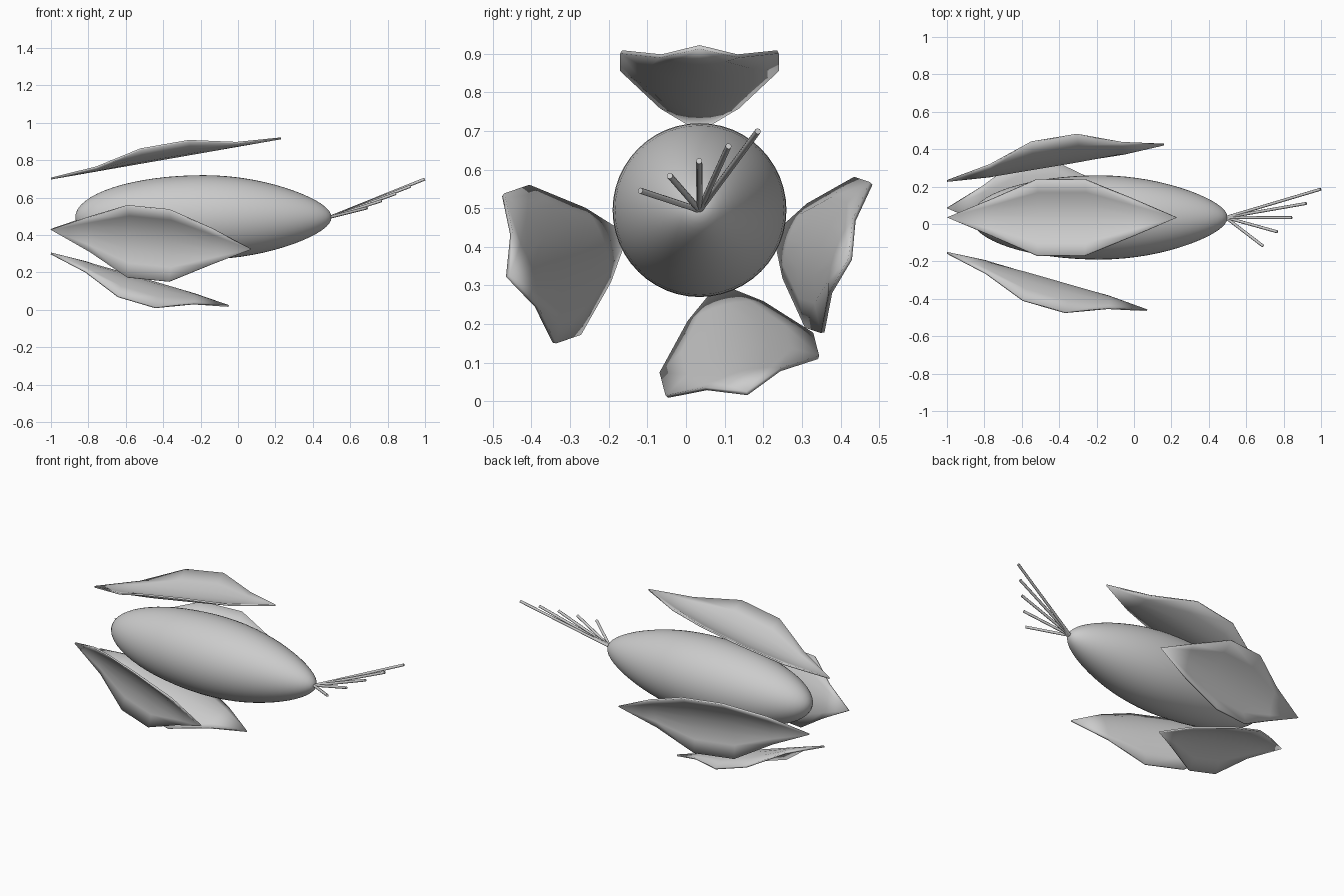
import bpy, bmesh, math
from mathutils import Vector

if "Cube" in bpy.data.objects:
    bpy.data.objects.remove(bpy.data.objects["Cube"])

CY, CZ = 0.035, 0.495  # long axis of the body


def finish(name, bm):
    bmesh.ops.remove_doubles(bm, verts=bm.verts, dist=0.0005)
    bmesh.ops.recalc_face_normals(bm, faces=bm.faces)
    for f in bm.faces:
        f.smooth = True
    me = bpy.data.meshes.new(name)
    bm.to_mesh(me)
    bm.free()
    ob = bpy.data.objects.new(name, me)
    bpy.context.collection.objects.link(ob)
    return ob


def grid_faces(bm, rows):
    for a, b in zip(rows, rows[1:]):
        for i in range(len(a) - 1):
            bm.faces.new((a[i], a[i + 1], b[i + 1], b[i]))


# body: egg shape turned around x, slightly more pointed at the right
bm = bmesh.new()
rows = []
for i in range(33):
    a = math.pi * i / 32
    x = -0.185 - 0.685 * math.cos(a)
    u = -math.cos(a)
    r = 0.225 * math.sin(a) * (1 - 0.22 * max(u, 0) ** 2)
    rows.append([bm.verts.new((x, CY + r * math.cos(t), CZ + r * math.sin(t)))
                 for t in [math.tau * j / 48 for j in range(49)]])
grid_faces(bm, rows)
finish("body", bm)


# petals: curled thin blades leaning outward around the body
def petal(name, angle, run, r0, r1):
    a = math.radians(angle)
    out = Vector((0, math.cos(a), math.sin(a)))
    side = Vector((0, -math.sin(a), math.cos(a)))
    base = Vector((-1, CY, CZ)) + out * r0
    axis = Vector((run, 0, 0)) + out * (r1 - r0)
    normal = axis.normalized().cross(side)
    if normal.dot(out) < 0:
        normal.negate()
    bm = bmesh.new()
    rows = []
    for t, w in zip((0, .2, .4, .61, .81, 1), (0, .1, .203, .203, .1, 0)):
        row = []
        for j in range(-3, 4):
            s = w * j / 3
            row.append(bm.verts.new(base + axis * t + side * s + normal * 1.75 * s * s))
        rows.append(row)
    grid_faces(bm, rows)
    bmesh.ops.dissolve_degenerate(bm, dist=0.0005, edges=bm.edges)
    ob = finish(name, bm)
    m = ob.modifiers.new("thickness", 'SOLIDIFY')
    m.thickness = 0.01
    m.offset = 0


petal("top_petal", 90, 1.23, 0.207, 0.422)
petal("back_petal", -18, 1.16, 0.205, 0.41)
petal("front_petal", 199, 1.07, 0.20, 0.525)
petal("bottom_petal", -75.5, 0.95, 0.20, 0.49)

# filaments: a fan of five thin rods at the narrow end
start = Vector((0.49, CY, CZ))
for i in range(5):
    end = Vector((0.69 + 0.077 * i, -0.118 + 0.076 * i, 0.545 + 0.0385 * i))
    d = end - start
    bpy.ops.mesh.primitive_cylinder_add(vertices=8, radius=0.008, depth=d.length,
                                        location=(start + end) / 2,
                                        rotation=d.to_track_quat('Z', 'Y').to_euler())
    ob = bpy.context.object
    ob.name = f"filament_{i + 1}"
    bpy.ops.object.shade_smooth_by_angle(angle=math.radians(50))
